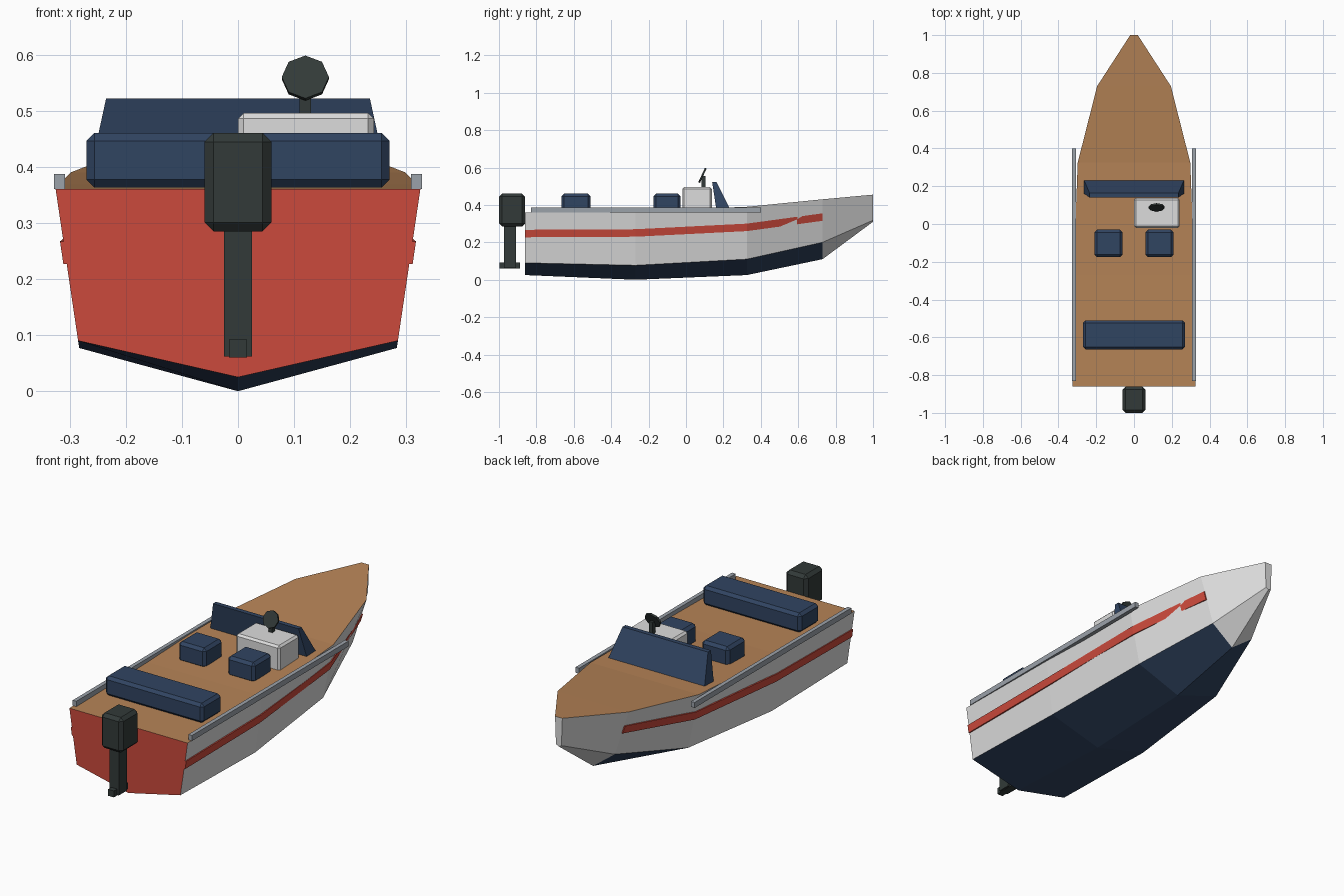
import bpy, bmesh, math
from mathutils import Vector

if "Cube" in bpy.data.objects:
    bpy.data.objects.remove(bpy.data.objects["Cube"])


def mat(name, r, g, b):
    m = bpy.data.materials.new(name)
    m.diffuse_color = (r, g, b, 1)
    m.use_nodes = True
    m.node_tree.nodes["Principled BSDF"].inputs["Base Color"].default_value = m.diffuse_color
    return m


WHITE = mat("hull white", 0.72, 0.72, 0.72)
RED = mat("red", 0.60, 0.068, 0.045)
WOOD = mat("deck wood", 0.47, 0.23, 0.095)
NAVY = mat("navy", 0.03, 0.058, 0.12)
DARK = mat("engine dark", 0.032, 0.042, 0.04)
GREY = mat("rail grey", 0.33, 0.36, 0.40)


def finish(name, bm, *mats):
    bmesh.ops.recalc_face_normals(bm, faces=bm.faces)
    me = bpy.data.meshes.new(name)
    bm.to_mesh(me)
    bm.free()
    for m in mats:
        me.materials.append(m)
    ob = bpy.data.objects.new(name, me)
    bpy.context.collection.objects.link(ob)
    return ob


def box(name, xs, ys, zs, m, bevel=0.0):
    bm = bmesh.new()
    bmesh.ops.create_cube(bm, size=1)
    for v in bm.verts:
        v.co = [(r[0] + r[1]) / 2 + c * (r[1] - r[0]) for r, c in zip((xs, ys, zs), v.co)]
    if bevel:
        bmesh.ops.bevel(bm, geom=bm.edges[:], offset=bevel, segments=1, affect='EDGES')
    return finish(name, bm, m)


def cylinder(name, r, depth, sides, loc, tilt, m):
    bm = bmesh.new()
    bmesh.ops.create_cone(bm, cap_ends=True, segments=sides, radius1=r, radius2=r, depth=depth)
    ob = finish(name, bm, m)
    ob.location = loc
    ob.rotation_euler = (tilt, 0, 0)
    return ob


# Hull stations: y, keel z, chine x, chine z, sheer x, sheer z, stripe z
STATIONS = [
    (-0.86, 0.025, 0.285, 0.09, 0.325, 0.36, 0.247),
    (-0.27, 0.000, 0.283, 0.077, 0.320, 0.368, 0.25),
    (0.325, 0.025, 0.240, 0.11, 0.298, 0.39, 0.28),
    (0.73, 0.11, 0.120, 0.20, 0.195, 0.43, 0.335),
    (1.0, 0.31, 0.015, 0.318, 0.020, 0.455, 0.40),
]

# Hull: lofted five-point sections, coloured by panel
bm = bmesh.new()
rings = [[bm.verts.new(p) for p in ((-sx, y, sz), (-cx, y, cz), (0, y, kz), (cx, y, cz), (sx, y, sz))]
         for y, kz, cx, cz, sx, sz, _ in STATIONS]
for i, (a, b) in enumerate(zip(rings, rings[1:])):
    for j in range(5):
        k = (j + 1) % 5
        f = bm.faces.new((a[j], a[k], b[k], b[j]))
        if j == 4:
            f.material_index = 2          # deck
        elif j in (1, 2) and i < 3:
            f.material_index = 3          # bottom
bm.faces.new(rings[0]).material_index = 1  # transom
bm.faces.new(rings[-1])
finish("hull", bm, WHITE, RED, WOOD, NAVY)

# Side stripes: thin plates that follow the topsides
for side, label in ((1, "right"), (-1, "left")):
    bm = bmesh.new()
    secs = []
    for y, kz, cx, cz, sx, sz, mid in STATIONS[:4]:
        sec = []
        for z, out in ((mid - 0.02, -0.002), (mid - 0.02, 0.006), (mid + 0.02, 0.006), (mid + 0.02, -0.002)):
            x = cx + (sx - cx) * (z - cz) / (sz - cz) + out
            sec.append(bm.verts.new((side * x, y, z)))
        secs.append(sec)
    for a, b in zip(secs, secs[1:]):
        for j in range(4):
            k = (j + 1) % 4
            bm.faces.new((a[j], a[k], b[k], b[j]))
    bm.faces.new(secs[0])
    bm.faces.new(secs[-1])
    finish(label + "_stripe", bm, RED)

    # Rail and seat on the same side
    box(label + "_rail", sorted((side * 0.308, side * 0.328)), (-0.83, 0.40), (0.36, 0.387), GREY)
    box(label + "_seat", sorted((side * 0.06, side * 0.21)), (-0.175, -0.03), (0.36, 0.46), NAVY, 0.014)

# Rear bench and console
box("bench", (-0.27, 0.27), (-0.665, -0.51), (0.363, 0.46), NAVY, 0.014)
box("console", (0.0, 0.242), (-0.02, 0.138), (0.36, 0.496), WHITE, 0.01)

# Windscreen: wedge profile, narrower at the top
bm = bmesh.new()
ends = [[bm.verts.new((s * w, y, z)) for w, y, z in
         ((0.268, 0.163, 0.37), (0.268, 0.24, 0.37), (0.235, 0.163, 0.522), (0.235, 0.14, 0.522))]
        for s in (-1, 1)]
for j in range(4):
    k = (j + 1) % 4
    bm.faces.new((ends[0][j], ends[0][k], ends[1][k], ends[1][j]))
for e in ends:
    bm.faces.new(e)
finish("windscreen", bm, NAVY)

# Steering post and wheel
box("steering_post", (0.11, 0.13), (0.083, 0.105), (0.48, 0.555), DARK)
cylinder("steering_wheel", 0.042, 0.01, 8, (0.12, 0.088, 0.558), math.radians(65), DARK)

# Outboard engine
box("engine_cowl", (-0.06, 0.06), (-1.0, -0.86), (0.285, 0.46), DARK, 0.016)
box("engine_leg", (-0.025, 0.025), (-0.972, -0.908), (0.062, 0.30), DARK)
box("engine_foot", (-0.016, 0.016), (-0.998, -0.888), (0.06, 0.092), DARK)
